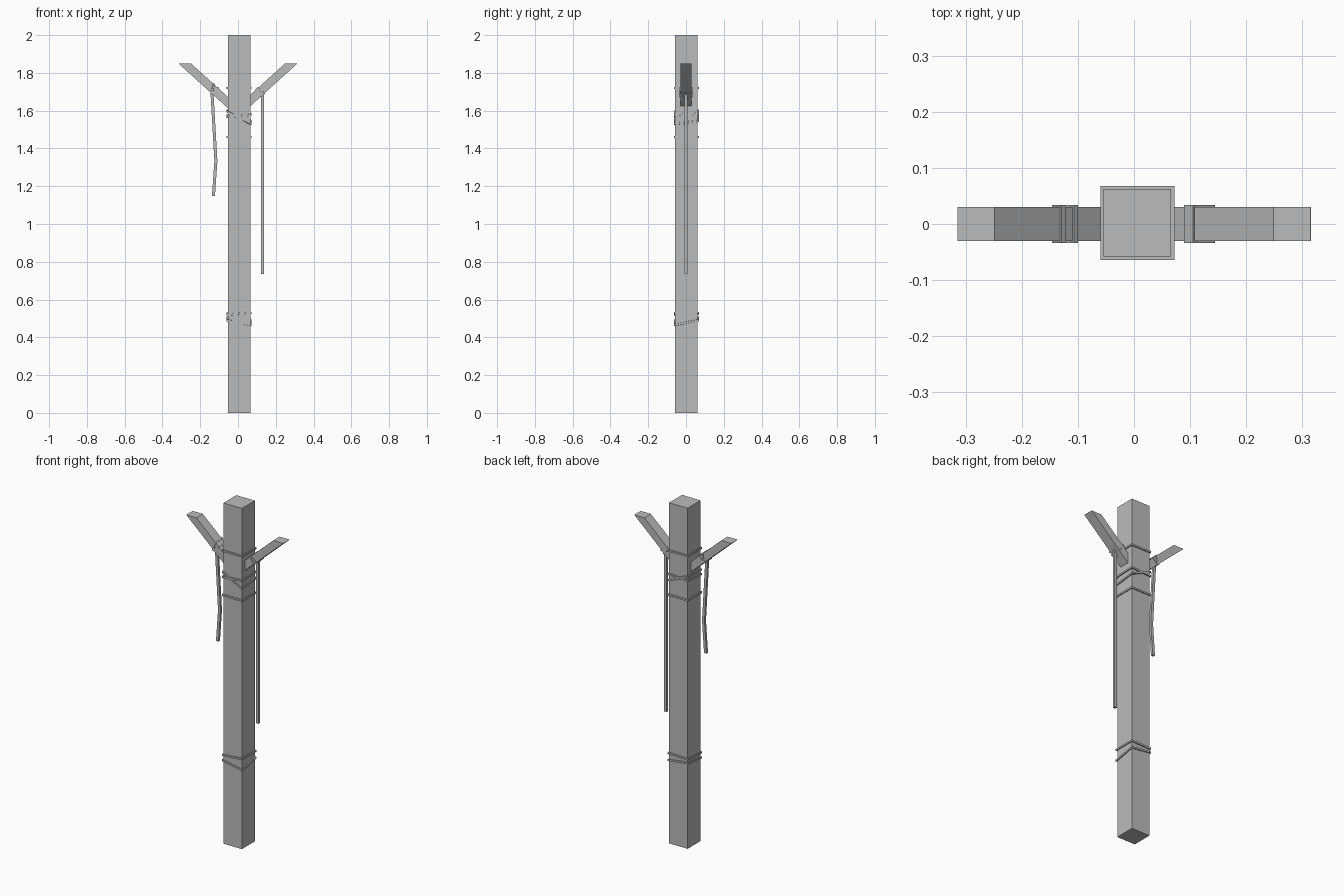
import bpy, bmesh, math
from mathutils import Vector

if "Cube" in bpy.data.objects:
    bpy.data.objects.remove(bpy.data.objects["Cube"])

grey = bpy.data.materials.new("plain grey")
colour = (0.5, 0.5, 0.5, 1)
grey.diffuse_color = colour
grey.use_nodes = True
grey.node_tree.nodes["Principled BSDF"].inputs["Base Color"].default_value = colour

CX, CY = 0.006, 0.002            # post centre
HX, HY = 0.06, 0.06              # post half widths


def loft(name, sections, closed=False):
    """Joins four-cornered sections into a flat-faced bar or ring."""
    bm = bmesh.new()
    loops = [[bm.verts.new(p) for p in s] for s in sections]
    pairs = list(zip(loops, loops[1:]))
    if closed:
        pairs.append((loops[-1], loops[0]))
    else:
        bm.faces.new(loops[0])
        bm.faces.new(loops[-1])
    for a, b in pairs:
        for i in range(4):
            j = (i + 1) % 4
            bm.faces.new((a[i], a[j], b[j], b[i]))
    bmesh.ops.recalc_face_normals(bm, faces=bm.faces)
    mesh = bpy.data.meshes.new(name)
    bm.to_mesh(mesh)
    bm.free()
    mesh.materials.append(grey)
    obj = bpy.data.objects.new(name, mesh)
    bpy.context.collection.objects.link(obj)
    return obj


def rect(hx, hy, centre):
    c = Vector(centre)
    return [c + Vector((sx * hx, sy * hy, 0))
            for sx, sy in ((-1, -1), (1, -1), (1, 1), (-1, 1))]


def binding(name, hx, hy, heights, bulge=0.006, half=0.005):
    """Cord round a square bar, with one height for each corner."""
    sections = []
    for p, z in zip(rect(1, 1, (0, 0, 0)), heights):
        sections.append([(p.x * (hx + o), p.y * (hy + o), z + dz)
                         for o, dz in ((-0.002, -half), (bulge, -half),
                                       (bulge, half), (-0.002, half))])
    return loft(name, sections, closed=True)


# Post
loft("post", [rect(HX, HY, (CX, CY, z)) for z in (0, 2)])

# Cords round the post: front left, front right, back right, back left corners
cords = {
    "upper_cord": (1.72,) * 4,
    "lower_cord": (1.46,) * 4,
    "middle_cord": (1.567, 1.577, 1.582, 1.575),
    "middle_slanted_cord": (1.595, 1.53, 1.545, 1.60),
    "base_cord": (0.52, 0.53, 0.53, 0.527),
    "base_slanted_cord": (0.49, 0.465, 0.49, 0.505),
}
for name, heights in cords.items():
    binding(name, HX, HY, heights).location = (CX, CY, 0)

# Slanted arms with level tops, and the cords tied round them
LEAN = math.radians(47.8)
TIP, TOP, SLOPE = 0.282, 1.85, 0.905
for side, sign, root, tie in (("left", 1, 0.06, 0.115), ("right", -1, 0.046, 0.128)):
    sections = []
    for edge in (-0.033, 0.033):
        end = Vector((sign * (TIP - edge), 0, TOP))
        base = Vector((sign * root, 0, TOP - (TIP - edge - root) * SLOPE))
        sections.append([p + Vector((0, y, 0)) for p, y in
                         ((base, -0.03), (base, 0.03), (end, 0.03), (end, -0.03))])
    loft(side + "_arm", sections)

    tilt = 0.012 if side == "right" else 0.003
    for n, (shift, slant) in enumerate(((-0.008, 0.002), (0.008, -tilt))):
        knot = binding(f"{side}_arm_cord_{n + 1}", 0.022, 0.03,
                       (shift + slant, shift - slant, shift - slant, shift + slant),
                       bulge=0.004)
        knot.location = (sign * tie, 0, TOP - (TIP - tie) * SLOPE)
        knot.rotation_euler = (0, sign * LEAN, 0)

# Hanging ropes
ropes = {
    "left_hanging_rope": ((0.13, 1.69), (0.13, 0.735)),
    "right_hanging_rope": ((-0.138, 1.7), (-0.117, 1.333), (-0.13, 1.148)),
}
for name, path in ropes.items():
    loft(name, [rect(0.008, 0.007, (x, 0, z)) for x, z in path])
